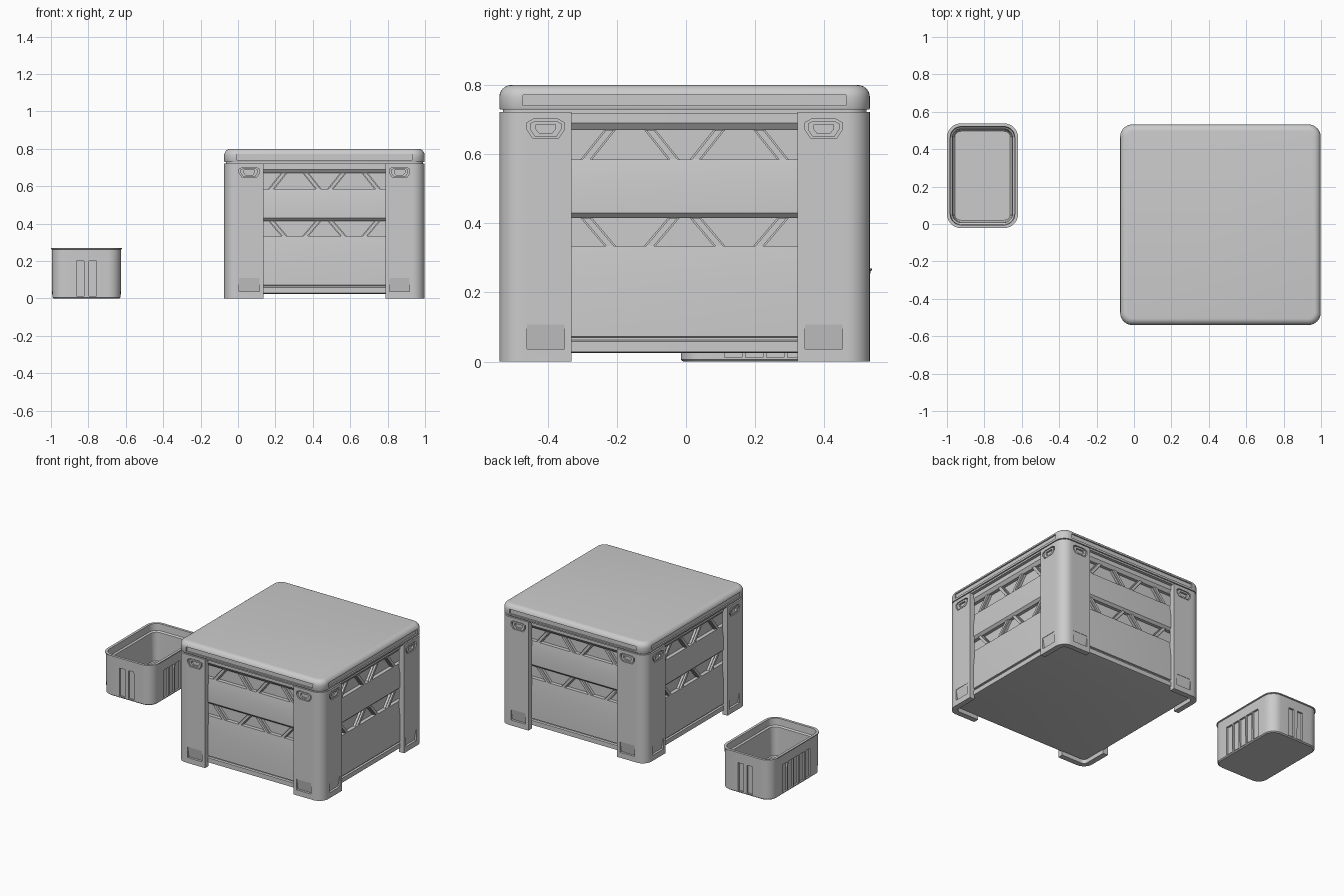
import bpy, bmesh, math
from mathutils import Vector, Matrix

if "Cube" in bpy.data.objects:
    bpy.data.objects.remove(bpy.data.objects["Cube"])

H = 0.536                                # half width of the crate
CRATE = Vector((0.462, -0.004, 0))       # crate centre
BX, BY = 0.19, 0.28                      # half sizes of the basket
BASKET = Vector((-0.81, 0.258, 0))


def new_object(name, bm, loc):
    bmesh.ops.recalc_face_normals(bm, faces=bm.faces)
    me = bpy.data.meshes.new(name)
    bm.to_mesh(me)
    bm.free()
    ob = bpy.data.objects.new(name, me)
    ob.location = loc
    bpy.context.collection.objects.link(ob)
    return ob


def loft(name, hx, hy, r, profile, loc, seg=8):
    """Stack of rounded rectangles; profile holds (inset, z)."""
    bm = bmesh.new()
    rings = []
    for inset, z in profile:
        rr = max(r - inset, 0.015)
        ring = []
        for c, (sx, sy) in enumerate(((1, 1), (-1, 1), (-1, -1), (1, -1))):
            for i in range(seg + 1):
                a = (c + i / seg) * math.pi / 2
                ring.append(bm.verts.new((sx * (hx - inset - rr) + rr * math.cos(a),
                                          sy * (hy - inset - rr) + rr * math.sin(a), z)))
        rings.append(ring)
    n = len(rings[0])
    for a, b in zip(rings, rings[1:]):
        for i in range(n):
            bm.faces.new((a[i], a[(i + 1) % n], b[(i + 1) % n], b[i]))
    bm.faces.new(rings[0])
    bm.faces.new(rings[-1])
    return new_object(name, bm, loc)


def prisms(name, parts, loc):
    """One object made of several extruded polygons: (points, vector)."""
    bm = bmesh.new()
    for pts, vec in parts:
        a = [bm.verts.new(p) for p in pts]
        b = [bm.verts.new(Vector(p) + Vector(vec)) for p in pts]
        n = len(a)
        bm.faces.new(a)
        bm.faces.new(b)
        for i in range(n):
            bm.faces.new((a[i], a[(i + 1) % n], b[(i + 1) % n], b[i]))
    return new_object(name, bm, loc)


def facing(uz, half, d0, d1):
    """Polygon (u, z) on the front face, from inset d0 to inset d1."""
    return [(u, d0 - half, z) for u, z in uz], (0, d1 - d0, 0)


def turned(part, k):
    m = Matrix.Rotation(k * math.pi / 2, 3, 'Z')
    return [m @ Vector(p) for p in part[0]], m @ Vector(part[1])


def swapped(part):
    return [(y, x, z) for x, y, z in part[0]], (part[1][1], part[1][0], part[1][2])


def rect(u0, u1, z0, z1):
    return [(u0, z0), (u1, z0), (u1, z1), (u0, z1)]


def cut(ob, parts):
    cutter = prisms("cutter", parts, ob.location)
    mod = ob.modifiers.new("cut", 'BOOLEAN')
    mod.object, mod.operation, mod.solver = cutter, 'DIFFERENCE', 'EXACT'
    dg = bpy.context.evaluated_depsgraph_get()
    me = bpy.data.meshes.new_from_object(ob.evaluated_get(dg))
    ob.modifiers.clear()
    ob.data = me
    bpy.data.objects.remove(cutter)


def copies(ob):
    for k in range(1, 4):
        c = ob.copy()
        c.data = ob.data.copy()
        c.rotation_euler.z = k * math.pi / 2
        bpy.context.collection.objects.link(c)


# Crate core: base rim, two panel bands, two recessed rows, top rail
loft("crate_body", H, H, 0.065, [
    (0.045, 0.025), (0.03, 0.028), (0.03, 0.058), (0.04, 0.062), (0.04, 0.07), (0.03, 0.072),
    (0.03, 0.24), (0.04, 0.335), (0.065, 0.335), (0.065, 0.415), (0.045, 0.415), (0.03, 0.43),
    (0.03, 0.52), (0.04, 0.585), (0.065, 0.585), (0.065, 0.67), (0.045, 0.67), (0.03, 0.69),
    (0.03, 0.725)], CRATE)

# Slanted ribs in the recessed rows
ribs = []
for z0, z1, lean in ((0.335, 0.415, -1), (0.585, 0.67, 1)):
    for i, u in enumerate((-0.25, -0.066, 0.066, 0.25)):
        s = 0.034 * lean * (1 if i % 2 == 0 else -1)
        for w, d in ((0.017, 0.05), (0.011, 0.038)):
            ribs.append(facing([(u - s - w, z0), (u - s + w, z0), (u + s + w, z1), (u + s - w, z1)],
                               H, d, 0.07))
copies(prisms("side_ribs", ribs, CRATE))

# Corner posts: L-shaped shells with a rounded corner
W, T, R, TOP = 0.209, 0.036, 0.065, 0.722


def arc(r, back):
    c = -H + R
    out = []
    for i in range(9):
        a = math.pi + i / 8 * math.pi / 2
        out.append((c + r * math.cos(a), c + r * math.sin(a), 0))
    return out[::-1] if back else out


post_outline = ([(-H, -H + W, 0)] + arc(R, False) + [(-H + W, -H, 0), (-H + W, -H + T, 0)]
                + arc(R - T, True) + [(-H + T, -H + W, 0)])
post = prisms("corner_post", [(post_outline, (0, 0, TOP))], CRATE)


def grip(k):
    """Handle outline, scaled about its centre."""
    pts = ((-0.036, 0.028), (0.036, 0.028), (0.054, 0.018), (0.054, -0.002), (0.038, -0.026),
           (-0.038, -0.026), (-0.054, -0.002), (-0.054, 0.018))
    return [(-0.402 + u * k, 0.673 + z * k) for u, z in pts]


# Cut grip pockets and wedge-shaped foot notches on both faces of the post
pocket = facing(grip(1), H, -0.02, 0.014)
notch = ([(-0.456, -H - 0.01, 0.036), (-0.456, -H + 0.015, 0.036), (-0.456, -H + 0.002, 0.108),
          (-0.456, -H - 0.01, 0.108)], (0.108, 0, 0))
cut(post, [pocket, notch, swapped(pocket), swapped(notch)])
copies(post)

# Raised grip rings inside the pockets
ring = prisms("grip_ring", [facing(grip(0.84), H, 0.002, 0.02),
                            swapped(facing(grip(0.84), H, 0.002, 0.02))], CRATE)
hole = facing([(-0.43, 0.686), (-0.374, 0.686), (-0.374, 0.672), (-0.384, 0.66),
               (-0.42, 0.66), (-0.43, 0.672)], H, -0.01, 0.016)
cut(ring, [hole, swapped(hole)])
copies(ring)

# Lid with rounded top edge and a shallow groove on each side
edge = [(0.035 * (1 - math.cos(a)), 0.765 + 0.035 * math.sin(a))
        for a in (i / 6 * math.pi / 2 for i in range(7))]
lid = loft("lid", H, H, 0.065, [(0.01, 0.718), (0.01, 0.729), (0.002, 0.729), (0, 0.733)] + edge, CRATE)
groove = facing(rect(-0.467, 0.467, 0.741, 0.771), H, -0.02, 0.009)
cut(lid, [turned(groove, k) for k in range(4)])

# Open basket: outer wall, lip, inner ledge and floor
basket = loft("basket", BX, BY, 0.075, [
    (0.014, 0), (0.007, 0.006), (0.005, 0.262), (0, 0.264), (0, 0.27), (0.017, 0.27),
    (0.02, 0.225), (0.03, 0.218), (0.036, 0.03), (0.042, 0.024)], BASKET)

# Vertical slots in the basket sides, leaving ribs between them
slots = []
for k, half in ((0, BY), (1, BX), (2, BY), (3, BX)):
    if k % 2 == 0:
        spans = [(-0.053, -0.013), (0.013, 0.053)]
    else:
        spans = [(-0.146 + i * 0.0604, -0.146 + i * 0.0604 + 0.05) for i in range(5)]
    for u0, u1 in spans:
        slots.append(turned(facing(rect(u0, u1, 0.012, 0.2), half, -0.02, 0.018), k))
cut(basket, slots)

# Smooth shading with crisp edges
for ob in bpy.context.scene.objects:
    ob.select_set(True)
    bpy.context.view_layer.objects.active = ob
bpy.ops.object.shade_smooth_by_angle(angle=math.radians(30))
